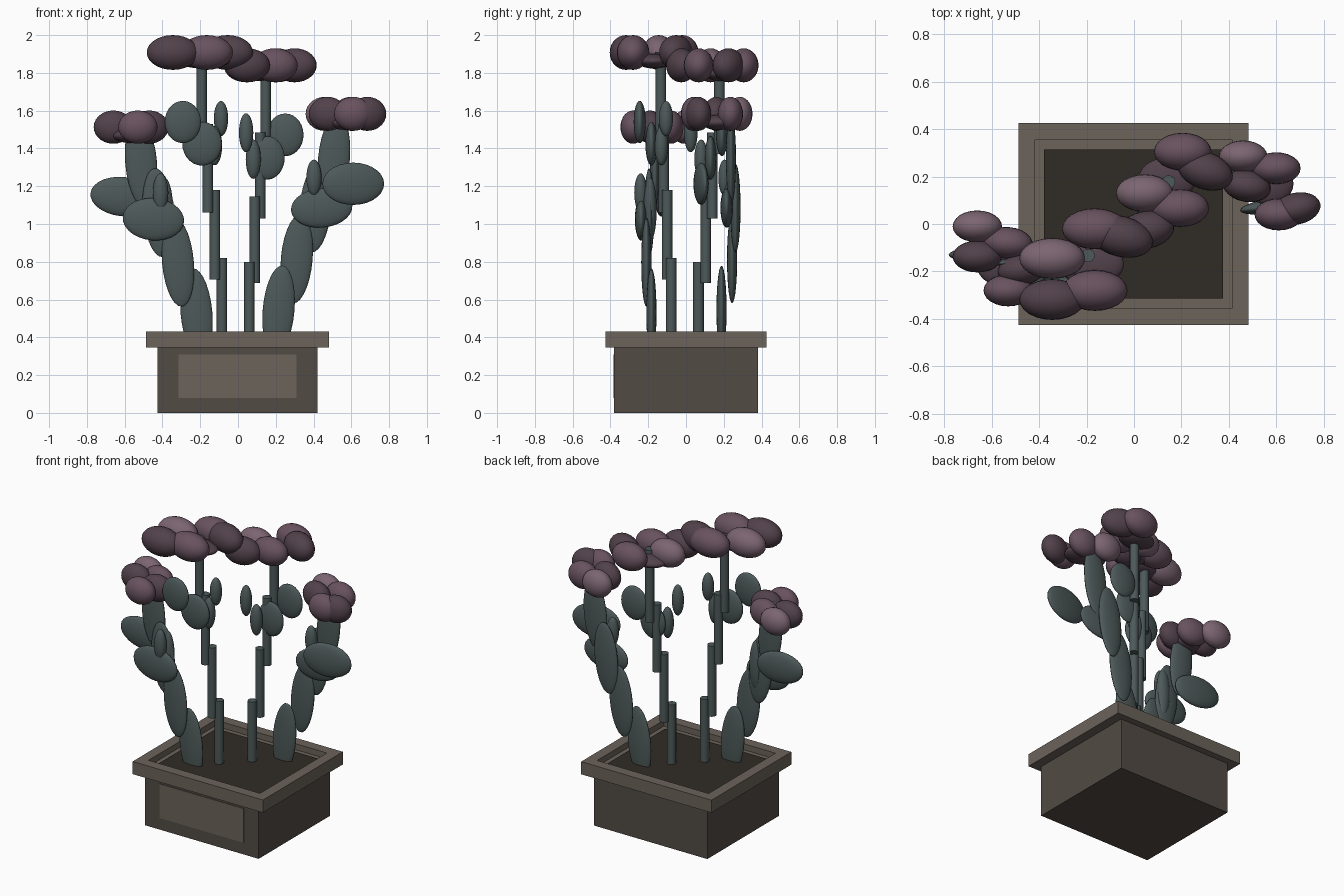
import bpy, bmesh
from math import radians
from mathutils import Matrix

if "Cube" in bpy.data.objects:
    bpy.data.objects.remove(bpy.data.objects["Cube"])


def material(name, rgb):
    m = bpy.data.materials.new(name)
    m.diffuse_color = (*rgb, 1)
    m.use_nodes = True
    m.node_tree.nodes["Principled BSDF"].inputs["Base Color"].default_value = m.diffuse_color
    return m


STONE = material("stone", (0.150, 0.125, 0.105))
DARK_STONE = material("dark_stone", (0.085, 0.070, 0.058))
SOIL = material("soil", (0.030, 0.024, 0.018))
GREEN = material("foliage", (0.075, 0.100, 0.100))
PETAL = {"L": material("petal_light", (0.200, 0.130, 0.165)),
         "M": material("petal_mid", (0.140, 0.085, 0.115)),
         "D": material("petal_dark", (0.085, 0.054, 0.070))}


def add(name, bm, mat, smooth=False):
    me = bpy.data.meshes.new(name)
    for f in bm.faces:
        f.smooth = smooth
    bm.to_mesh(me)
    bm.free()
    me.materials.append(mat)
    ob = bpy.data.objects.new(name, me)
    bpy.context.collection.objects.link(ob)
    return ob


def cube_bm(x0, x1, y0, y1, z0, z1):
    bm = bmesh.new()
    bmesh.ops.create_cube(bm, size=1, matrix=Matrix.LocRotScale(
        ((x0 + x1) / 2, (y0 + y1) / 2, (z0 + z1) / 2), None,
        (x1 - x0, y1 - y0, z1 - z0)))
    return bm


def ellipsoid(name, loc, half, mat, lean=0, yaw=0):
    bm = bmesh.new()
    bmesh.ops.create_uvsphere(bm, u_segments=24, v_segments=14, radius=1)
    ob = add(name, bm, mat, True)
    ob.location, ob.scale = loc, half
    ob.rotation_euler = (0, radians(lean), radians(yaw))


def cylinder(name, x, y, z0, z1, r=0.028):
    bm = bmesh.new()
    bmesh.ops.create_cone(bm, cap_ends=True, segments=16, radius1=r, radius2=r,
                          depth=z1 - z0, matrix=Matrix.Translation((x, y, (z0 + z1) / 2)))
    ob = add(name, bm, GREEN, True)
    for f in ob.data.polygons:
        f.use_smooth = abs(f.normal.z) < 0.5


# Planter: body, raised front panel, rim with recessed opening, soil
add("planter_body", cube_bm(-.425, .42, -.38, .38, 0, .35), DARK_STONE)
add("front_panel", cube_bm(-.315, .31, -.384, -.37, .08, .31), STONE)
rim = cube_bm(-.487, .483, -.425, .425, .345, .43)
rim.faces.ensure_lookup_table()
top = max(rim.faces, key=lambda f: f.calc_center_median().z)
bmesh.ops.inset_region(rim, faces=[top], thickness=.0985)
hole = bmesh.ops.extrude_face_region(rim, geom=[top])
bmesh.ops.translate(rim, vec=(0, 0, -.04),
                    verts=[g for g in hole["geom"] if isinstance(g, bmesh.types.BMVert)])
bmesh.ops.delete(rim, geom=[top], context='FACES_ONLY') if top.is_valid else None
add("planter_rim", rim, STONE)
add("soil", cube_bm(-.38, .376, -.314, .314, .36, .398), SOIL)

# Tall thin stems, built of stepped upright segments
STEMS = {
    "left": [(-.085, -.078, .37, .82), (-.122, -.100, .706, 1.18),
             (-.160, -.118, 1.06, 1.53), (-.193, -.133, 1.41, 1.91)],
    "right": [(.060, .066, .37, .80), (.089, .105, .688, 1.145),
              (.118, .140, 1.03, 1.484), (.146, .177, 1.37, 1.86)],
}
for side, parts in STEMS.items():
    for i, p in enumerate(parts):
        cylinder(f"{side}_stem_{i + 1}", *p)

# Broad outer stalks, built of flat lobes
STALKS = {
    "left": (-5, [(-.220, -.183, .530), (-.318, -.210, .798),
                  (-.420, -.195, 1.06), (-.513, -.165, 1.325)]),
    "right": (5, [(.215, .188, .545), (.311, .244, .815),
                  (.410, .262, 1.085), (.508, .238, 1.345)]),
}
for side, (lean, parts) in STALKS.items():
    for i, p in enumerate(parts):
        ellipsoid(f"{side}_stalk_{i + 1}", p, (.084, .027, .236), GREEN, lean)

# Leaves: centre, half sizes, lean, yaw
LEAVES = [
    ((-.61, -.130, 1.145), (.172, .036, .104), 6, 0),
    ((-.448, -.237, 1.025), (.163, .034, .112), 5, 0),
    ((-.41, -.240, 1.165), (.041, .034, .103), 0, 0),
    ((-.390, -.190, 1.078), (.046, .035, .168), 0, 0),
    ((.61, .080, 1.213), (.165, .034, .112), 0, 8),
    ((.443, .215, 1.085), (.163, .033, .104), -5, 0),
    ((.402, .205, 1.245), (.040, .034, .096), 0, 0),
    ((.425, .235, 1.13), (.040, .034, .110), 0, 0),
    ((-.292, -.245, 1.54), (.096, .032, .112), 0, 0),
    ((-.190, -.183, 1.425), (.105, .032, .116), 0, 0),
    ((-.090, -.106, 1.558), (.038, .037, .093), 0, 0),
    ((-.124, -.130, 1.415), (.040, .036, .104), 0, 0),
    ((.250, .190, 1.472), (.097, .031, .113), 0, 0),
    ((.155, .130, 1.35), (.092, .031, .115), 0, 0),
    ((.043, .025, 1.483), (.038, .036, .103), 0, 0),
    ((.081, .080, 1.343), (.040, .036, .104), 0, 0),
]
for i, (loc, half, lean, yaw) in enumerate(LEAVES):
    ellipsoid(f"leaf_{i + 1}", loc, half, GREEN, lean, yaw)

# Flower heads: height, petal half sizes, core position, petals (x, y, yaw, shade)
FLOWERS = {
    "outer_left": (1.513, (.104, .067, .088), (-.56, -.17), [
        (-.66, -.01, 0, "L"), (-.53, -.08, -5, "M"), (-.66, -.137, 0, "D"),
        (-.53, -.28, 0, "M"), (-.47, -.19, 10, "D")]),
    "tall_left": (1.908, (.138, .086, .092), (-.18, -.17), [
        (-.345, -.145, 0, "L"), (-.345, -.318, 0, "D"), (-.165, -.28, 0, "M"),
        (-.165, -.02, 0, "M"), (-.055, -.052, -15, "D")]),
    "tall_right": (1.84, (.121, .079, .090), (.14, .19), [
        (.045, .13, 0, "L"), (.195, .067, 0, "M"), (.205, .305, 0, "M"),
        (.300, .225, -20, "D"), (.050, -.025, 10, "D")]),
    "outer_right": (1.583, (.102, .067, .090), (.57, .17), [
        (.46, .285, 0, "L"), (.475, .16, -10, "D"), (.60, .235, 0, "M"),
        (.61, .04, 0, "M"), (.685, .065, 12, "D")]),
}
for name, (z, half, core, petals) in FLOWERS.items():
    for i, (x, y, yaw, shade) in enumerate(petals):
        ellipsoid(f"{name}_petal_{i + 1}", (x, y, z), half, PETAL[shade], 0, yaw)
    ellipsoid(f"{name}_flower_core", (*core, z - .045), (half[0], .09, .04), PETAL["D"])
